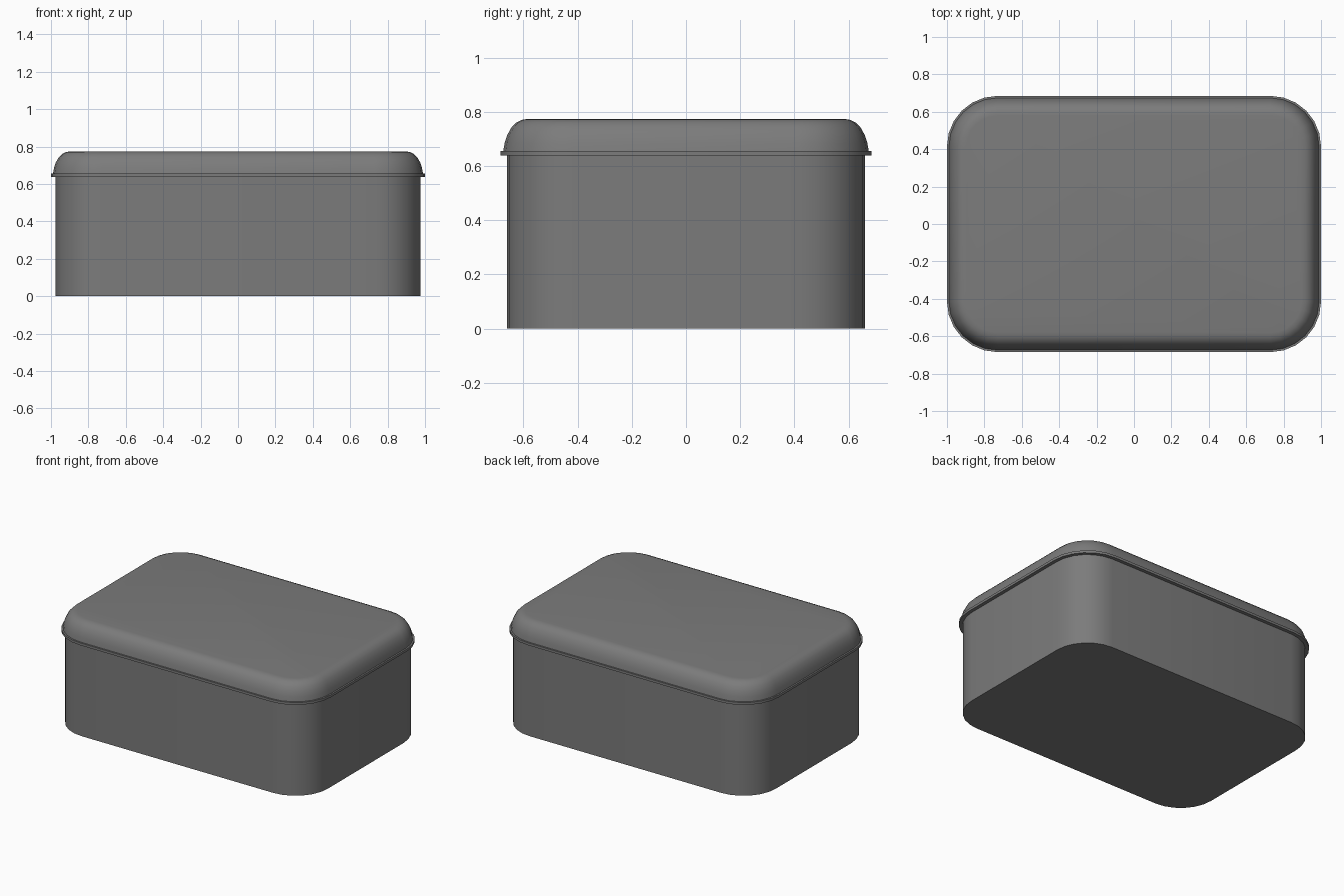
import bpy, bmesh, math

default = bpy.data.objects.get("Cube")
if default:
    bpy.data.objects.remove(default, do_unlink=True)

HALF_X, HALF_Y, RADIUS, STEPS = 1.0, 0.685, 0.27, 6

grey = bpy.data.materials.new("dark_grey")
grey.use_nodes = True
colour = (0.2, 0.2, 0.2, 1)
grey.diffuse_color = colour
grey.node_tree.nodes["Principled BSDF"].inputs["Base Color"].default_value = colour


def outline(inset):
    """Rounded rectangle, shrunk by inset."""
    r = RADIUS - inset
    points = []
    for quarter, (sx, sy) in enumerate([(1, 1), (-1, 1), (-1, -1), (1, -1)]):
        for i in range(STEPS + 1):
            a = math.pi / 2 * (quarter + i / STEPS)
            points.append((sx * (HALF_X - RADIUS) + r * math.cos(a),
                           sy * (HALF_Y - RADIUS) + r * math.sin(a)))
    return points


def rounded_solid(name, profile):
    """Stack outlines along (inset, height) pairs and cap both ends."""
    bm = bmesh.new()
    rings = [[bm.verts.new((x, y, z)) for x, y in outline(inset)]
             for inset, z in profile]
    for low, high in zip(rings, rings[1:]):
        n = len(low)
        for i in range(n):
            j = (i + 1) % n
            bm.faces.new((low[i], low[j], high[j], high[i]))
    bm.faces.new(rings[0][::-1])
    bm.faces.new(rings[-1])
    mesh = bpy.data.meshes.new(name)
    bm.to_mesh(mesh)
    bm.free()
    mesh.materials.append(grey)
    obj = bpy.data.objects.new(name, mesh)
    bpy.context.collection.objects.link(obj)
    bpy.ops.object.select_all(action="DESELECT")
    obj.select_set(True)
    bpy.context.view_layer.objects.active = obj
    bpy.ops.object.shade_smooth_by_angle(angle=math.radians(35))


# Straight-walled container
rounded_solid("box_body", [(0.024, 0), (0.024, 0.642)])

# Thin projecting lip under the lid
rounded_solid("lid_rim", [(0, 0.638), (0, 0.655)])

# Domed lid with a soft shoulder and flat top
rounded_solid("lid", [(0.01, 0.65), (0.016, 0.685), (0.026, 0.715), (0.041, 0.742),
                      (0.06, 0.761), (0.082, 0.771), (0.105, 0.774)])
